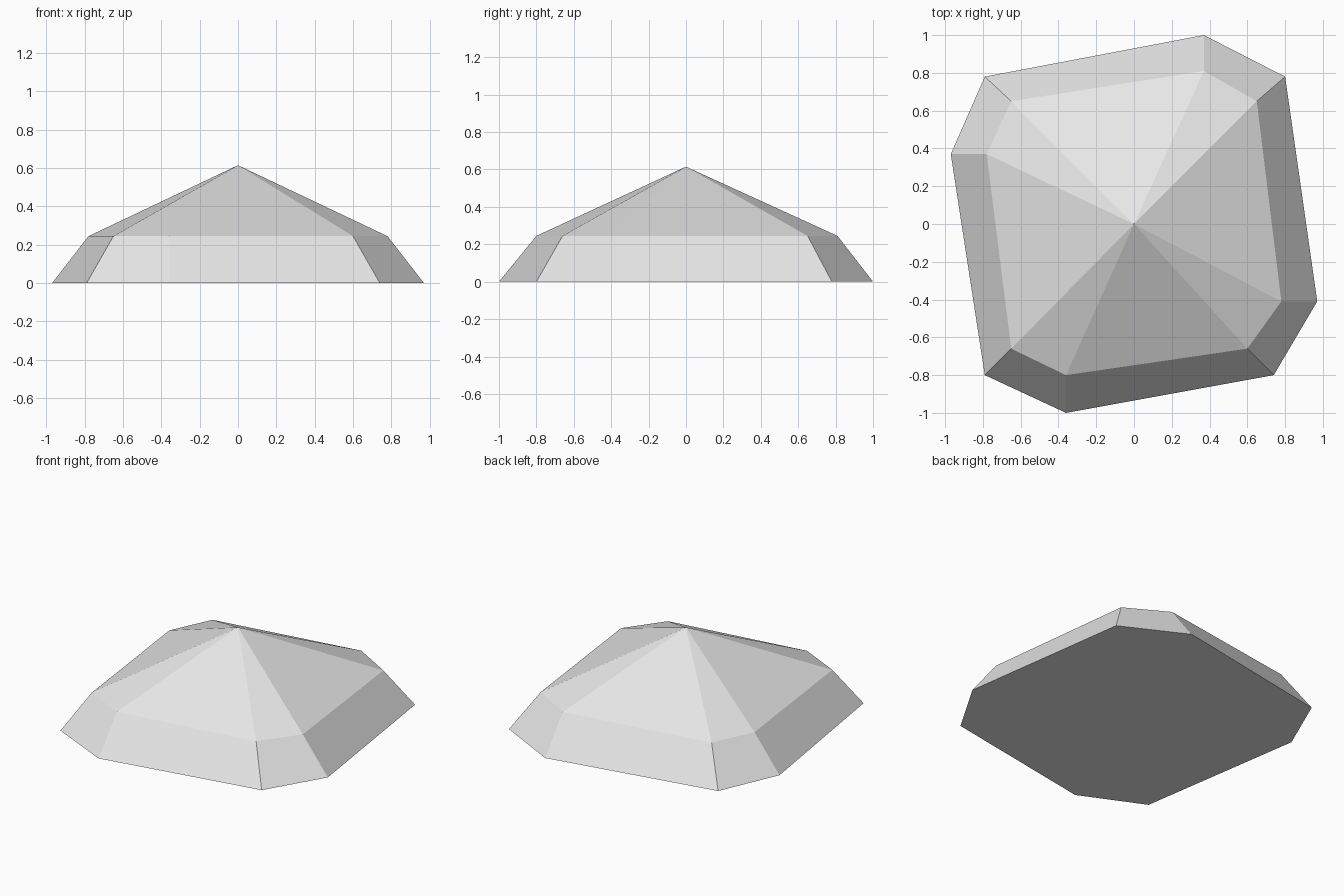
import bpy
import bmesh

cube = bpy.data.objects.get("Cube")
if cube:
    bpy.data.objects.remove(cube, do_unlink=True)

# Single stone colour
stone = bpy.data.materials.new("light grey stone")
stone.use_nodes = True
grey = (0.8, 0.8, 0.8, 1)
stone.diffuse_color = grey
stone.node_tree.nodes["Principled BSDF"].inputs["Base Color"].default_value = grey

# Outlines, counter-clockwise from the front corner
foot = [(-.36, -1), (.74, -.80), (.97, -.41), (.80, .78),
        (.37, 1), (-.79, .78), (-.97, .37), (-.79, -.80)]
shoulder = [(-.36, -.80), (.60, -.66), (.78, -.41), (.65, .65),
            (.37, .81), (-.65, .65), (-.78, .37), (-.65, -.66)]


def ring(bm, outline, z):
    return [bm.verts.new((x, y, z)) for x, y in outline]


bm = bmesh.new()
low = ring(bm, foot, 0)
high = ring(bm, shoulder, 0.245)
peak = bm.verts.new((0, 0, 0.615))

# Flat underside, sloped sides and faceted crown
bm.faces.new(low[::-1])
for i in range(len(low)):
    j = (i + 1) % len(low)
    bm.faces.new((low[i], low[j], high[j], high[i]))
    bm.faces.new((high[i], high[j], peak))
bmesh.ops.recalc_face_normals(bm, faces=bm.faces)

mesh = bpy.data.meshes.new("faceted_rock")
bm.to_mesh(mesh)
bm.free()
mesh.materials.append(stone)
rock = bpy.data.objects.new("faceted_rock", mesh)
bpy.context.collection.objects.link(rock)
